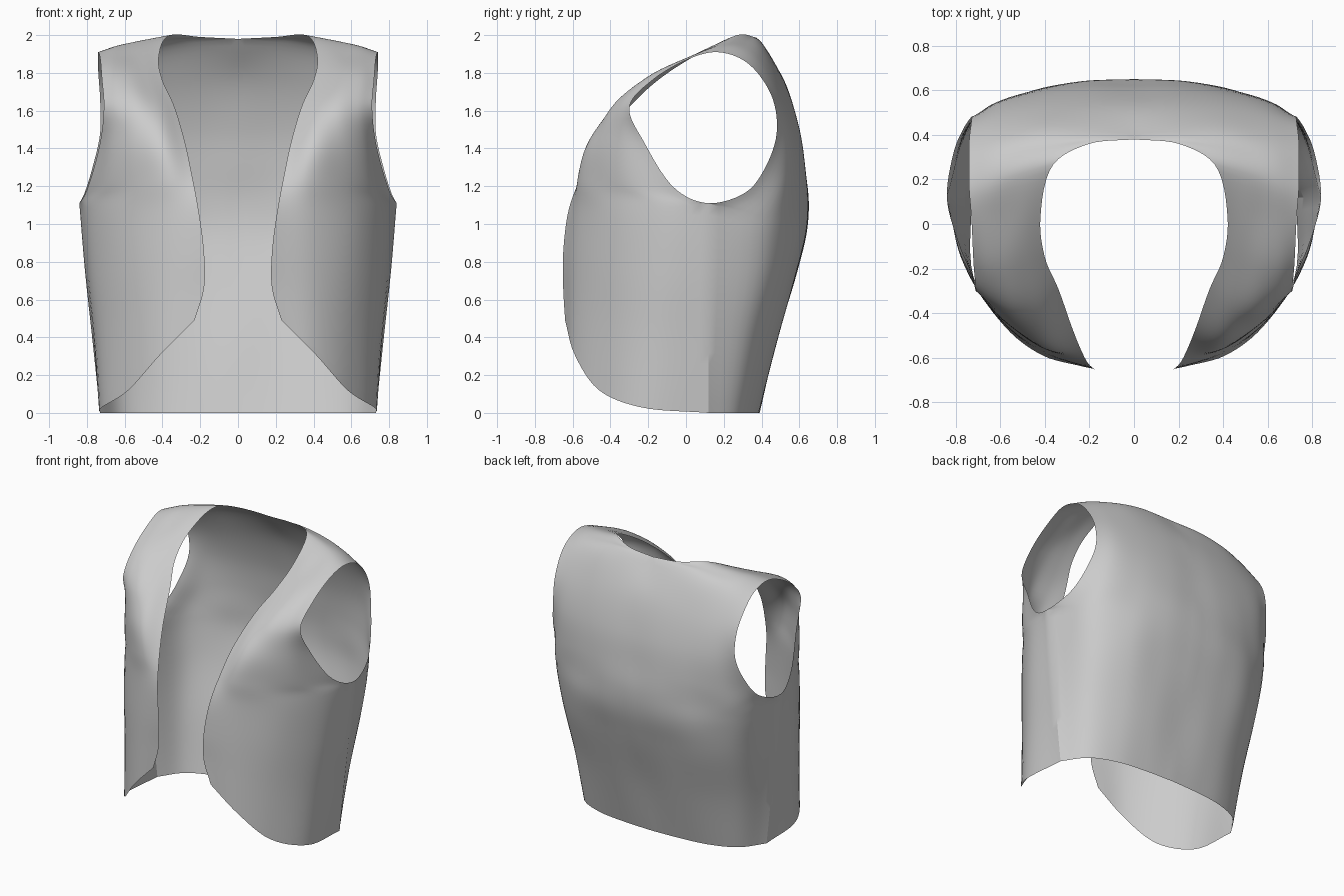
import bpy
import bmesh
from mathutils import Vector

STEPS = 6  # surface subdivisions between neighbouring guide points

# Guide rows in hundredths of a unit, each running from the opening to the side.
# Front: curved hem up to the upper chest
front_rows = [
    [(23, -64, 49), (41, -59, 31), (58, -46, 12), (72, -24, 3), (73, 12, 0)],
    [(18, -65, 66), (41, -58, 56), (60, -43, 47), (74, -20, 40), (77, 12, 38)],
    [(18, -65, 85), (41, -57, 82), (62, -41, 78), (77, -16, 75), (81, 12, 75)],
    [(21, -62, 108), (40, -56, 108), (62, -40, 107), (77, -16, 108), (84, 12, 111)],
    [(24, -56, 124), (37, -57, 124), (54, -47, 123), (69, -31, 121), (80, -5, 118)],
    [(28, -46, 143), (40, -52, 143), (54, -46, 143), (66, -35, 143), (73, -22, 143)],
    [(34, -29, 163), (43, -38, 161), (53, -40, 161), (63, -36, 161), (71, -30, 162)],
    [(40, -15, 176), (48, -18, 177), (57, -20, 178), (65, -21, 177), (72, -18, 176)],
    [(42, 3, 188), (49, 3, 189), (57, 3, 189), (65, 3, 189), (73, 3, 188)],
]
# Shoulder: over the top and around to the back of the neck
shoulder_rows = [
    [(36, 27, 200), (46, 24, 198), (56, 21, 196), (65, 18, 194), (74, 16, 191)],
    [(20, 36, 199), (36, 34, 198), (50, 31, 196), (63, 29, 193), (74, 28, 188)],
    [(0, 38, 198), (22, 40, 196), (42, 40, 193), (60, 38, 188), (74, 37, 181)],
]
# Back: shoulder blades down to the straight hem
back_rows = [
    [(0, 52, 176), (20, 52, 175), (40, 51, 173), (59, 49, 169), (73, 46, 166)],
    [(0, 60, 150), (20, 60, 150), (42, 58, 149), (61, 54, 148), (73, 48, 148)],
    [(0, 63, 130), (22, 63, 129), (44, 60, 128), (65, 53, 127), (77, 42, 130)],
    [(0, 65, 112), (24, 64, 112), (48, 59, 112), (70, 49, 113), (81, 32, 117)],
    [(0, 64, 96), (26, 63, 96), (50, 58, 97), (73, 44, 101), (84, 12, 111)],
    [(0, 59, 75), (25, 58, 75), (49, 54, 75), (70, 41, 75), (81, 12, 75)],
    [(0, 48, 38), (24, 48, 38), (46, 44, 38), (66, 33, 38), (77, 12, 38)],
    [(0, 39, 0), (22, 38, 0), (44, 35, 0), (62, 27, 0), (73, 12, 0)],
]
UNDERARM = 3  # guide row, counted from either hem, where the side seam ends
NECK = len(front_rows) + len(shoulder_rows) - 1  # guide row at the back of the neck


def slope(before, here, after):
    """Tangent at a point, evened out for unequal spacing."""
    back, ahead = (here - before).length ** 0.5, (after - here).length ** 0.5
    return ((here - before) / back + (after - here) / ahead
            - (after - before) / (back + ahead))


def smooth_path(points, closed=False):
    """Sample a smooth curve that passes through every point."""
    if closed:
        first, last = points[-2], points[1]
    else:
        first, last = 2 * points[0] - points[1], 2 * points[-1] - points[-2]
    padded = [first, *points, last]
    path = []
    for a, b, c, d in zip(padded, padded[1:], padded[2:], padded[3:]):
        span = (c - b).length ** 0.5
        leave, arrive = slope(a, b, c) * span, slope(b, c, d) * span
        for step in range(STEPS):
            t = step / STEPS
            ease = t * t * (3 - 2 * t)
            path.append(b.lerp(c, ease) + leave * t * (1 - t) ** 2
                        - arrive * t * t * (1 - t))
    return path + [points[-1]]


def smooth_patch(rows):
    """Sample up every guide column, then along the rows."""
    columns = [[Vector(p) / 100 for p in column] for column in zip(*rows)]
    opening, *middle, side = columns
    # Opening edge turns a corner at the back of the neck
    fine = [smooth_path(opening[:NECK + 1])[:-1] + smooth_path(opening[NECK:])]
    fine += [smooth_path(column) for column in middle]
    # Outer edge: front seam, round armhole, back seam
    fine.append(smooth_path(side[:UNDERARM + 1])[:-1]
                + smooth_path(side[UNDERARM:-UNDERARM], closed=True)[:-1]
                + smooth_path(side[-UNDERARM - 1:]))
    return [smooth_path(list(row)) for row in zip(*fine)]


def make_material(name, colour):
    material = bpy.data.materials.new(name)
    material.use_nodes = True
    material.diffuse_color = colour
    shader = material.node_tree.nodes["Principled BSDF"]
    shader.inputs["Base Color"].default_value = colour
    shader.inputs["Roughness"].default_value = 0.8
    return material


def make_vest():
    grid = smooth_patch(front_rows + shoulder_rows + back_rows)
    bm = bmesh.new()
    verts = [[bm.verts.new(point) for point in row] for row in grid]
    for low, high in zip(verts, verts[1:]):
        for j in range(len(low) - 1):
            bm.faces.new((low[j], low[j + 1], high[j + 1], high[j]))
    # Sew the front to the back along the side seam
    bmesh.ops.remove_doubles(bm, verts=bm.verts, dist=0.0005)

    mesh = bpy.data.meshes.new("vest")
    bm.to_mesh(mesh)
    bm.free()
    vest = bpy.data.objects.new("vest", mesh)
    bpy.context.collection.objects.link(vest)

    # Other half, joined at the centre back
    mirror = vest.modifiers.new("other_half", "MIRROR")
    mirror.use_clip = True
    mirror.merge_threshold = 0.001
    return vest


default_cube = bpy.data.objects.get("Cube")
if default_cube:
    bpy.data.objects.remove(default_cube, do_unlink=True)

vest = make_vest()
vest.data.materials.append(make_material("grey cloth", (0.6, 0.6, 0.6, 1)))
bpy.ops.object.select_all(action="DESELECT")
vest.select_set(True)
bpy.context.view_layer.objects.active = vest
bpy.ops.object.shade_smooth_by_angle()
